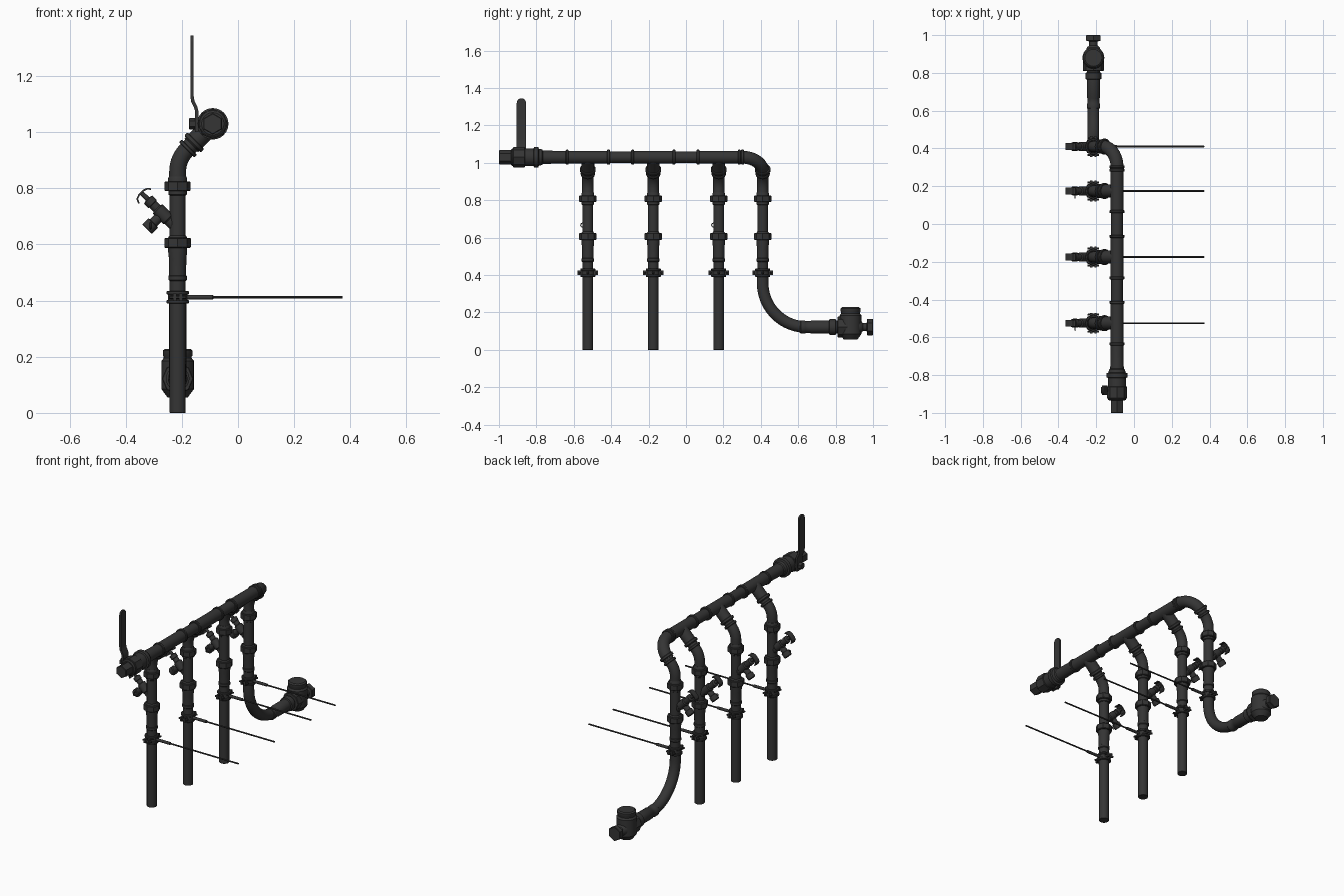
import bpy, bmesh
from math import cos, sin, pi, sqrt
from mathutils import Vector as V

if "Cube" in bpy.data.objects:
    bpy.data.objects.remove(bpy.data.objects["Cube"])

X, Y, Z = V((1, 0, 0)), V((0, 1, 0)), V((0, 0, 1))
DARK = bpy.data.materials.new("dark_iron")
DARK.diffuse_color = (0.035, 0.035, 0.035, 1)
DARK.use_nodes = True
DARK.node_tree.nodes["Principled BSDF"].inputs["Base Color"].default_value = DARK.diffuse_color


def skin(name, rings):
    """Join rings of points into a capped, smooth-by-angle mesh."""
    bm = bmesh.new()
    vs = [[bm.verts.new(p) for p in r] for r in rings]
    n = len(vs[0])
    for a, b in zip(vs, vs[1:]):
        for i in range(n):
            j = (i + 1) % n
            bm.faces.new((a[i], a[j], b[j], b[i]))
    bm.faces.new(vs[0][::-1])
    bm.faces.new(vs[-1])
    bmesh.ops.recalc_face_normals(bm, faces=bm.faces)
    me = bpy.data.meshes.new(name)
    bm.to_mesh(me)
    bm.free()
    me.materials.append(DARK)
    ob = bpy.data.objects.new(name, me)
    bpy.context.collection.objects.link(ob)
    bpy.context.view_layer.objects.active = ob
    ob.select_set(True)
    bpy.ops.object.shade_smooth_by_angle(angle=0.6)
    ob.select_set(False)
    return ob


def lathe(name, o, d, profile, n=24):
    """Revolve (distance, radius) pairs about the axis o + t*d."""
    o, d = V(o), V(d).normalized()
    u = d.cross(X if abs(d.x) < 0.9 else Y).normalized()
    w = d.cross(u)
    return skin(name, [[o + d * t + (u * cos(2 * pi * i / n) + w * sin(2 * pi * i / n)) * r
                        for i in range(n)] for t, r in profile])


def cyl(name, o, d, t0, t1, r, n=24, c=0.003):
    return lathe(name, o, d, [(t0, r - c), (t0 + c, r), (t1 - c, r), (t1, r - c)], n)


def sweep(name, pts, b, rb, rn, n=24):
    """Sweep an ellipse (or a rectangle when n=4) along a path whose plane normal is b."""
    pts, b = [V(p) for p in pts], V(b).normalized()
    k, off = (sqrt(2), pi / 4) if n == 4 else (1, 0)
    rings = []
    for i, p in enumerate(pts):
        t = (pts[min(i + 1, len(pts) - 1)] - pts[max(i - 1, 0)]).normalized()
        m = t.cross(b)
        rings.append([p + b * (k * rb * cos(off + 2 * pi * j / n)) +
                      m * (k * rn * sin(off + 2 * pi * j / n)) for j in range(n)])
    return skin(name, rings)


def bend(c, d0, d1, cut, steps=12):
    """Rounded corner at c, arriving along d0, leaving along d1, starting 'cut' before it."""
    c, d0, d1 = V(c), V(d0).normalized(), V(d1).normalized()
    ang = d0.angle(d1)
    r = cut / (sin(ang / 2) / cos(ang / 2))
    side = (d1 - d0 * d0.dot(d1)).normalized()
    s = c - d0 * cut
    return [s + d0 * r * sin(ang * i / steps) + side * r * (1 - cos(ang * i / steps))
            for i in range(steps + 1)]


HX, HZ, RX = -0.09, 1.03, -0.215          # header axis, riser axis
KZ = HZ - (HX - RX)                       # height of the 45 degree elbow corner
DIAG = V((-1, 0, -1)).normalized()
UPL = V((-1, 0, 1)).normalized()
risers = [-0.525, -0.175, 0.175, 0.41]

# Header pipe with tees and their rims
cyl("header_pipe", (HX, 0, HZ), Y, -0.82, 0.305, 0.031)
for i, y in enumerate(risers[:3]):
    cyl(f"header_tee_{i}", (HX, y, HZ), Y, -0.11, 0.11, 0.0345)
    for e in (-0.11, 0.11):
        cyl(f"tee_rim_{i}", (HX, y + e, HZ), Y, -0.008, 0.008, 0.040)
    cyl(f"tee_branch_{i}", (HX, y, HZ), DIAG, 0, 0.105, 0.0345)
# End elbow turning down into the last riser
cyl("elbow_rim", (HX, 0.303, HZ), Y, -0.008, 0.008, 0.040)
sweep("header_elbow", bend((HX, 0.41, HZ), Y, DIAG, 0.108), Y.cross(DIAG), 0.034, 0.034)

# Lever ball valve at the front end of the header
lathe("header_valve_body", (HX, 0, HZ), Y,
      [(-0.935, 0.040), (-0.93, 0.047), (-0.815, 0.047), (-0.812, 0.056), (-0.79, 0.056),
       (-0.787, 0.045), (-0.77, 0.042), (-0.765, 0.036), (-0.69, 0.034), (-0.635, 0.034)])
cyl("header_valve_collar", (HX, 0, HZ), Y, -0.925, -0.86, 0.054, 8)
cyl("header_inlet", (HX, 0, HZ), Y, -1.0, -0.925, 0.038, 6)
cyl("lever_stem", (HX, -0.88, HZ), -X, 0.03, 0.075, 0.014)
cyl("lever_nut", (HX, -0.88, HZ), -X, 0.058, 0.085, 0.02, 6)
sweep("lever", [(-0.147, -0.88, 1.0), (-0.147, -0.88, 1.075), (-0.151, -0.88, 1.09),
                (-0.161, -0.88, 1.11), (-0.164, -0.88, 1.13), (-0.164, -0.88, 1.32)],
      Y, 0.025, 0.006, 4)
cyl("lever_tip", (-0.164, -0.88, 1.32), X, -0.006, 0.006, 0.025, 24, 0.001)

# Risers
for i, y in enumerate(risers):
    last = i == 3
    # 45 degree elbow with rims
    sweep(f"riser_elbow_{i}", [V((RX, y, KZ)) - DIAG * 0.075] +
          bend((RX, y, KZ), DIAG, -Z, 0.045) + [V((RX, y, 0.83))], Y, 0.030, 0.030)
    cyl(f"branch_rim_{i}", (HX, y, HZ), DIAG, 0.085, 0.102, 0.042)
    cyl(f"elbow_rim_{i}", (HX, y, HZ), DIAG, 0.117, 0.132, 0.038)
    # Straight pipe
    cyl(f"riser_pipe_{i}", (RX, y, 0), Z, 0.36 if last else 0, 0.85, 0.0285, 24, 0.001)
    # Upper and lower unions
    lathe(f"upper_union_{i}", (RX, y, 0), Z,
          [(0.775, 0.029), (0.778, 0.033), (0.835, 0.034), (0.842, 0.031)])
    cyl(f"upper_union_nut_{i}", (RX, y, 0), Z, 0.79, 0.825, 0.046, 8)
    lathe(f"lower_union_{i}", (RX, y, 0), Z,
          [(0.47, 0.029), (0.474, 0.033), (0.488, 0.033), (0.49, 0.030), (0.55, 0.031),
           (0.575, 0.034), (0.625, 0.034), (0.632, 0.029)])
    cyl(f"lower_union_nut_{i}", (RX, y, 0), Z, 0.588, 0.624, 0.047, 8)

    # Angle valve on the slanted side branch
    o = V((RX, y, 0.655))
    lathe(f"side_valve_body_{i}", o, UPL,
          [(0, 0.02), (0.045, 0.02), (0.05, 0.024), (0.10, 0.024), (0.104, 0.017),
           (0.125, 0.017), (0.127, 0.021), (0.148, 0.021), (0.152, 0.009), (0.183, 0.008)])
    s = o + UPL * 0.077
    lathe(f"side_valve_outlet_{i}", s, DIAG,
          [(0, 0.018), (0.045, 0.018), (0.047, 0.024), (0.075, 0.024), (0.078, 0.021)], 12)
    p = -DIAG
    sweep(f"side_valve_handle_{i}",
          [o + UPL * a + p * b for a, b in ((0.162, -0.033), (0.178, -0.026), (0.183, -0.012),
                                            (0.183, 0.012), (0.178, 0.026), (0.168, 0.033))],
          Y, 0.018, 0.003, 4)
    # Small retaining ring on alternate valves
    if i in (0, 2):
        c = s + DIAG * 0.06 - Y * 0.027
        sweep(f"retaining_ring_{i}", [c + Y * 0.011 * cos(a * pi / 6) + Z * 0.011 * sin(a * pi / 6)
                                      for a in range(13)], X, 0.003, 0.003, 6)

    # Pipe clamp, bolted ears and support rod
    for z in (0.396, 0.428):
        cyl(f"clamp_band_{i}", (RX, y, z), Z, -0.007, 0.007, 0.040)
    cyl(f"clamp_core_{i}", (RX, y, 0.412), Z, -0.015, 0.015, 0.035)
    for sx in (-1, 1):
        sweep(f"clamp_ear_{i}", [(RX + sx * 0.011, y - 0.055, 0.412),
                                 (RX + sx * 0.011, y + 0.055, 0.412)], Z, 0.013, 0.006, 4)
    for sy in (-1, 1):
        cyl(f"clamp_bolt_{i}", (RX, y + sy * 0.045, 0.412), X, -0.03, 0.03, 0.006, 6, 0.001)
    cyl(f"rod_socket_{i}", (RX, y, 0.412), X, 0.03, 0.127, 0.0085, 12)
    cyl(f"support_rod_{i}", (RX, y, 0.412), X, 0.12, 0.587, 0.0045, 10, 0.001)

# Long sweep from the last riser to the outlet
OZ = 0.122
sweep("outlet_bend", [(RX, 0.41, 0.40)] + bend((RX, 0.41, OZ), -Z, Y, 0.235, 20) +
      [(RX, 0.70, OZ)], X, 0.031, 0.031)
lathe("outlet_pipe", (RX, 0, OZ), Y,
      [(0.61, 0.031), (0.615, 0.035), (0.635, 0.035), (0.64, 0.032), (0.665, 0.032),
       (0.67, 0.035), (0.765, 0.035), (0.768, 0.042), (0.80, 0.042), (0.803, 0.034),
       (0.83, 0.034)])

# Outlet check valve with cap and end nut
lathe("outlet_valve_body", (RX, 0.88, 0), Z,
      [(0.055, 0.036), (0.085, 0.058), (0.185, 0.058), (0.195, 0.05), (0.20, 0.05),
       (0.205, 0.053), (0.222, 0.053), (0.228, 0.045)])
cyl("outlet_valve_inlet", (RX, 0, OZ), Y, 0.81, 0.88, 0.056, 8)
lathe("outlet_neck", (RX, 0, OZ), Y,
      [(0.90, 0.045), (0.935, 0.034), (0.945, 0.022), (0.965, 0.022), (0.972, 0.034)])
cyl("outlet_nut", (RX, 0, OZ), Y, 0.968, 1.0, 0.044, 6)
